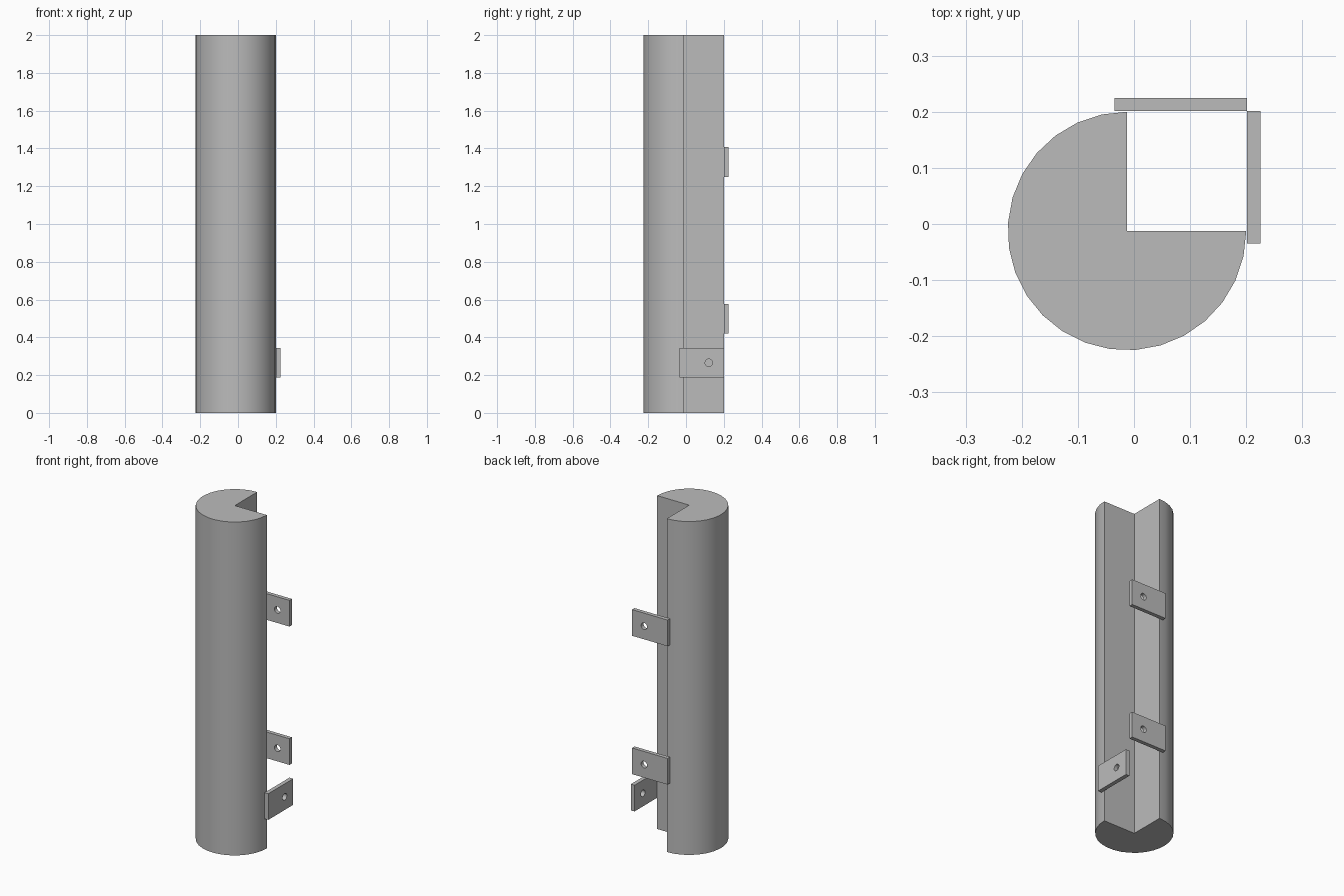
import bpy, bmesh
from math import sin, cos, radians

cube = bpy.data.objects.get("Cube")
if cube:
    bpy.data.objects.remove(cube, do_unlink=True)

grey = bpy.data.materials.new("light grey")
grey.use_nodes = True
colour = (0.5, 0.5, 0.5, 1)
grey.diffuse_color = colour
grey.node_tree.nodes["Principled BSDF"].inputs["Base Color"].default_value = colour


def make_object(name, bm):
    bmesh.ops.recalc_face_normals(bm, faces=bm.faces)
    mesh = bpy.data.meshes.new(name)
    bm.to_mesh(mesh)
    bm.free()
    mesh.materials.append(grey)
    obj = bpy.data.objects.new(name, mesh)
    bpy.context.collection.objects.link(obj)
    bpy.ops.object.select_all(action="DESELECT")
    obj.select_set(True)
    bpy.context.view_layer.objects.active = obj
    return obj


def extrude_profile(bm, verts, direction):
    face = bm.faces.new(verts)
    new = bmesh.ops.extrude_face_region(bm, geom=[face])["geom"]
    moved = [v for v in new if isinstance(v, bmesh.types.BMVert)]
    bmesh.ops.translate(bm, verts=moved, vec=direction)


# Column: three quarters of a disc, extruded upwards
CENTRE, RADIUS, STEPS = -0.0125, 0.2125, 22
bm = bmesh.new()
profile = [bm.verts.new((CENTRE, CENTRE, 0))]
for i in range(STEPS + 1):
    a = radians(90 + 270 * i / STEPS)
    profile.append(bm.verts.new((CENTRE + RADIUS * cos(a), CENTRE + RADIUS * sin(a), 0)))
extrude_profile(bm, profile, (0, 0, 2))
make_object("column", bm)
bpy.ops.object.shade_smooth_by_angle(angle=radians(30))


# Mounting tabs: a plate with a round through-hole
NEAR, FAR, HEIGHT = -0.035, 0.201, 0.157
HOLE_U, HOLE_R, SIDES = 0.121, 0.02, 24


def tab(name, z, start, end, on_back):
    def place(u, w, d):
        return (u, d, z + w) if on_back else (d, u, z + w)

    bm = bmesh.new()
    h = HEIGHT / 2
    rings = []
    for d in (start, end):
        outer = [bm.verts.new(place(u, w, d))
                 for u, w in ((FAR, h), (NEAR, h), (NEAR, -h), (FAR, -h))]
        angles = [radians(45 + 360 * i / SIDES) for i in range(SIDES)]
        inner = [bm.verts.new(place(HOLE_U + HOLE_R * cos(a), HOLE_R * sin(a), d))
                 for a in angles]
        rings.append((outer, inner))
        # Split each side of the plate around the hole, one piece per edge
        q = SIDES // 4
        for k in range(4):
            arc = [inner[(k * q + j) % SIDES] for j in range(q + 1)]
            bm.faces.new([outer[k]] + arc + [outer[(k + 1) % 4]])
    for first, second in zip(*rings):
        n = len(first)
        for i in range(n):
            j = (i + 1) % n
            bm.faces.new((first[i], first[j], second[j], second[i]))
    make_object(name, bm)
    bpy.ops.object.shade_smooth_by_angle(angle=radians(30))


tab("back_tab_upper", 1.328, 0.201, 0.2245, True)
tab("back_tab_lower", 0.498, 0.201, 0.2245, True)
tab("left_tab", 0.265, 0.201, 0.2255, False)
